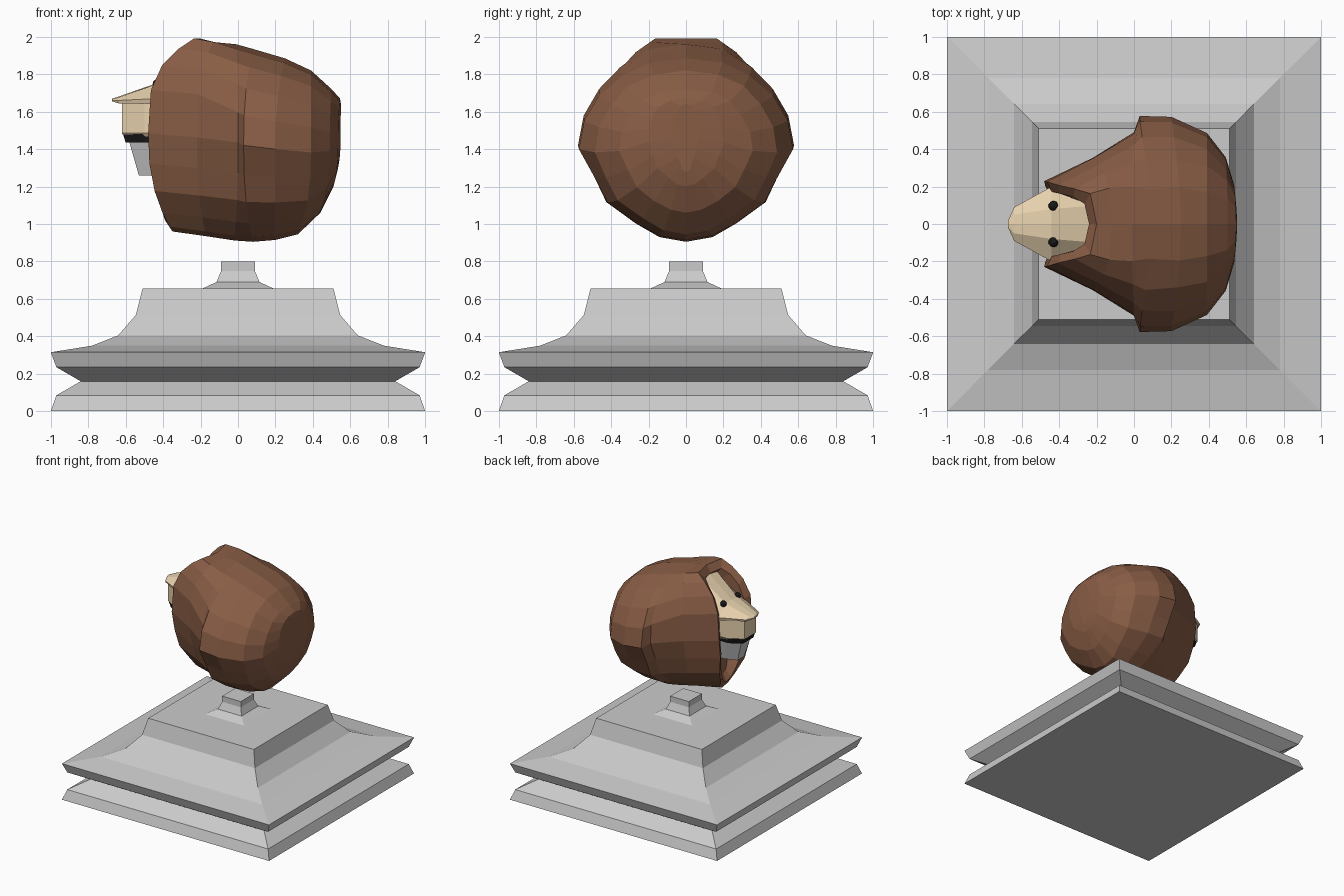
import bpy, bmesh, math, random

if "Cube" in bpy.data.objects:
    bpy.data.objects.remove(bpy.data.objects["Cube"])

random.seed(4)


def material(name, rgb):
    m = bpy.data.materials.new(name)
    m.diffuse_color = (*rgb, 1)
    m.use_nodes = True
    m.node_tree.nodes["Principled BSDF"].inputs["Base Color"].default_value = m.diffuse_color
    return m


def finish(name, bm, mat=None):
    bmesh.ops.recalc_face_normals(bm, faces=bm.faces)
    me = bpy.data.meshes.new(name)
    bm.to_mesh(me)
    bm.free()
    ob = bpy.data.objects.new(name, me)
    bpy.context.collection.objects.link(ob)
    if mat:
        me.materials.append(mat)
    return ob


def loft(name, halves, mat=None):
    """Skin half rings (first and last point on y = 0), mirrored across y."""
    bm = bmesh.new()
    rings = []
    for half in halves:
        full = half + [(x, -y, z) for x, y, z in half[-2:0:-1]]
        rings.append([bm.verts.new(p) for p in full])
    n = len(rings[0])
    for a, b in zip(rings, rings[1:]):
        for i in range(n):
            j = (i + 1) % n
            bm.faces.new((a[i], a[j], b[j], b[i]))
    bm.faces.new(rings[0])
    bm.faces.new(rings[-1])
    return finish(name, bm, mat)


brown = material("mane_brown", (0.25, 0.11, 0.06))
tan = material("face_tan", (0.80, 0.64, 0.42))
black = material("black", (0.01, 0.01, 0.01))

# Pedestal: stepped square profile (half width, z)
pedestal = [(1, 0), (.97, .085), (.84, .16), (.97, .235), (1, .315), (.78, .35),
            (.64, .405), (.545, .515), (.51, .655), (.19, .655), (.115, .69),
            (.09, .75), (.09, .80)]
loft("pedestal", [[(-r, 0, z), (-r, r, z), (r, r, z), (r, 0, z)] for r, z in pedestal])

# Mane: rings along x (x top, x mid, x bottom, half width, z top, z bottom, squareness)
mane = [
    (-.20, -.32, -.36, .15, 1.90, 1.08, .5),
    (-.24, -.45, -.39, .18, 1.95, 1.02, .4),
    (-.20, -.48, -.35, .225, 2.01, .96, .3),
    (-.12, -.22, -.17, .36, 1.99, .935, .55),
    (-.01, 0, -.02, .49, 1.96, .912, .8),
    (.08, .03, .08, .575, 1.935, .905, .95),
    (.25, .20, .20, .57, 1.885, .915, .95),
    (.39, .39, .32, .49, 1.82, .945, .9),
    (.50, .49, .44, .35, 1.72, 1.06, .75),
    (.545, .535, .51, .20, 1.67, 1.20, .7),
    (.55, .548, .53, .07, 1.64, 1.28, .7),
]
# Overlapping locks: slight bulge per row from crown to chin
locks = [1, 1, 1, 1, 1.01, 1.0, .975, 1.05, .97, 1.03, 1]


def mane_ring(k, xt, xm, xb, w, zt, zb, p):
    zc, r = (zt + zb) / 2, (zt - zb) / 2
    out = []
    for i in range(11):
        c, s = math.cos(i * math.pi / 10), abs(math.sin(i * math.pi / 10))
        x = xm + ((xt if c > 0 else xb) - xm) * abs(c) ** 2.5
        z = zc + r * (c ** (.7 if p < .6 else 1) if c > 1e-6 else c)
        y = w * s ** (p if c > 0 else 1) * (1 - .22 * max(0, -c)) * locks[i]
        if 0 < i < 10:
            y += random.uniform(-.008, .008)
        elif i == 0 and k < 4:
            z -= .02
        else:
            y = 0
        out.append((x, 0 if i in (0, 10) else y, z))
    return out


loft("mane", [mane_ring(k, *m) for k, m in enumerate(mane)], brown)


def sections(rows):
    return [[(x, y, z) for y, z in pts] for x, pts in rows]


# Forehead and nose bridge, ending in an overhanging nose tip
loft("face", sections([
    (-.20, [(0, 1.94), (.10, 1.93), (.19, 1.82), (.18, 1.64), (0, 1.64)]),
    (-.44, [(0, 1.75), (.08, 1.745), (.20, 1.67), (.19, 1.64), (0, 1.64)]),
    (-.64, [(0, 1.68), (.05, 1.675), (.09, 1.66), (.085, 1.645), (0, 1.645)]),
    (-.672, [(0, 1.67), (.015, 1.667), (.02, 1.66), (.02, 1.655), (0, 1.655)]),
]), tan)

# Muzzle block below the nose
loft("muzzle", sections([
    (-.25, [(0, 1.66), (.17, 1.66), (.17, 1.49), (.15, 1.46), (0, 1.46)]),
    (-.50, [(0, 1.66), (.15, 1.66), (.15, 1.485), (.13, 1.46), (0, 1.46)]),
    (-.62, [(0, 1.655), (.08, 1.655), (.08, 1.485), (.075, 1.48), (0, 1.48)]),
]), tan)


# Mouth and lower jaw: rings stacked in z (front x, half width, z)
def jaw(name, rows, mat=None):
    loft(name, [[(-.28, 0, z), (-.28, w, z), (f + .1, w, z), (f, w * .55, z), (f, 0, z)]
                for f, w, z in rows], mat)


jaw("mouth", [(-.615, .14, 1.482), (-.60, .13, 1.435)], black)
jaw("chin", [(-.58, .12, 1.436), (-.53, .08, 1.26)])

# Eyes
for side in (-1, 1):
    bm = bmesh.new()
    bmesh.ops.create_icosphere(bm, subdivisions=2, radius=.027)
    eye = finish("eye", bm, black)
    eye.location = (-.43, side * .097, 1.748)
